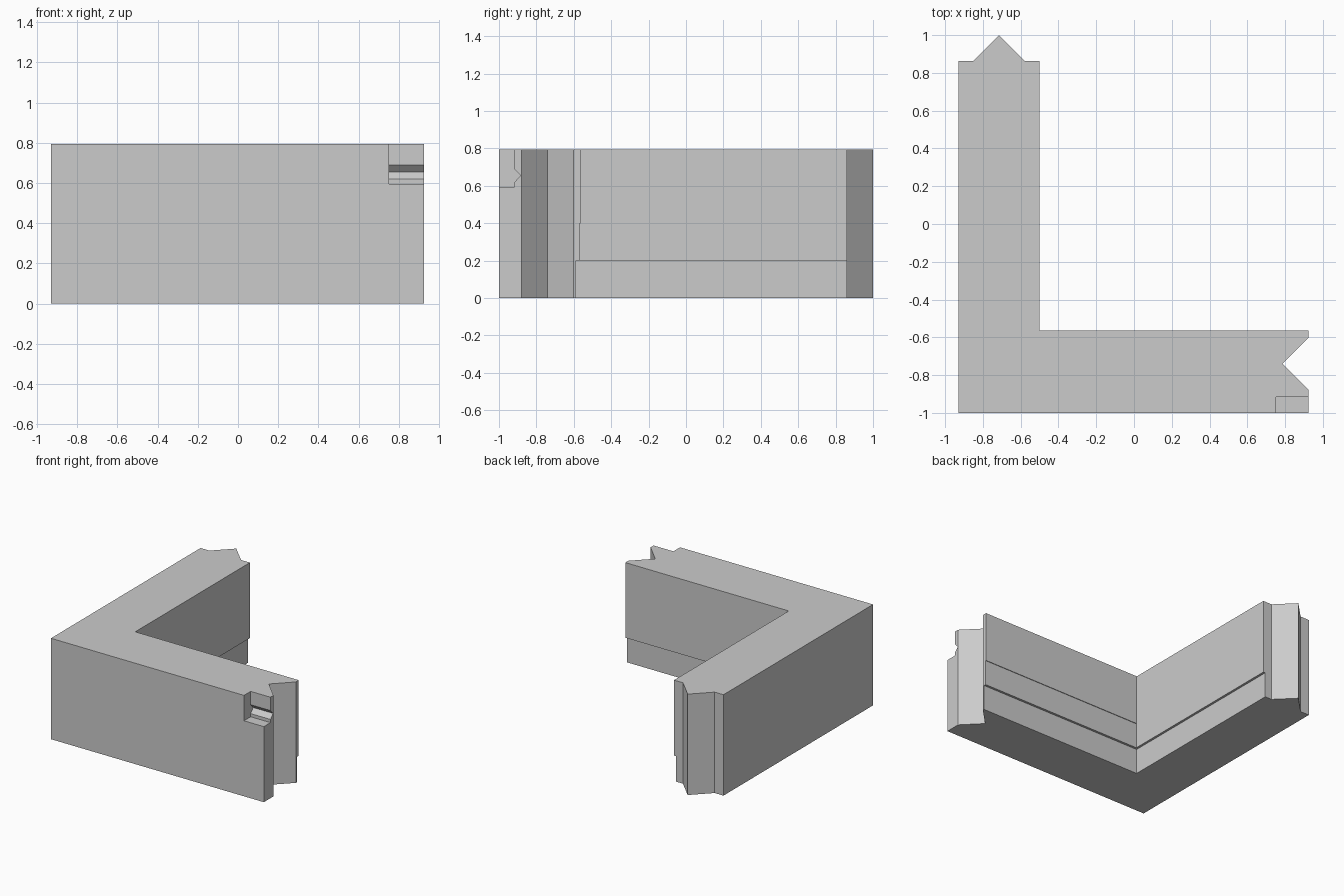
import bpy
import bmesh
from mathutils import Vector

default = bpy.data.objects.get("Cube")
if default:
    bpy.data.objects.remove(default, do_unlink=True)

HEIGHT = 0.795

stone = bpy.data.materials.new("light_grey")
stone.use_nodes = True
grey = (0.6, 0.6, 0.6, 1)
stone.diffuse_color = grey
stone.node_tree.nodes["Principled BSDF"].inputs["Base Color"].default_value = grey


def prism(name, profile, offset):
    """Extrude a closed 3D profile along an offset into a solid."""
    bm = bmesh.new()
    base = bm.faces.new([bm.verts.new(p) for p in profile])
    result = bmesh.ops.extrude_face_region(bm, geom=[base], use_keep_orig=True)
    moved = [v for v in result["geom"] if isinstance(v, bmesh.types.BMVert)]
    bmesh.ops.translate(bm, verts=moved, vec=Vector(offset))
    bmesh.ops.recalc_face_normals(bm, faces=bm.faces)
    mesh = bpy.data.meshes.new(name)
    bm.to_mesh(mesh)
    bm.free()
    mesh.materials.append(stone)
    obj = bpy.data.objects.new(name, mesh)
    bpy.context.collection.objects.link(obj)
    return obj


def cut(target, cutter):
    """Subtract the cutter from the target, then discard it."""
    cutter.hide_render = True
    mod = target.modifiers.new("cut", 'BOOLEAN')
    mod.operation = 'DIFFERENCE'
    mod.solver = 'EXACT'
    mod.object = cutter
    bpy.context.view_layer.objects.active = target
    bpy.ops.object.modifier_apply(modifier=mod.name)
    bpy.data.objects.remove(cutter, do_unlink=True)


# L-shaped wall corner, with a pointed tongue and a matching V socket
outline = [(-0.93, -1), (0.925, -1),
           (0.925, -0.88), (0.787, -0.74), (0.925, -0.602),
           (0.925, -0.565), (-0.5, -0.565), (-0.5, 0.862),
           (-0.577, 0.862), (-0.715, 1), (-0.853, 0.862), (-0.93, 0.862)]
wall = prism("corner_wall", [(x, y, 0) for x, y in outline], (0, 0, HEIGHT))


# Shallow setbacks along the lower inner faces
def setback(name, x, y, top):
    corners = [(x, y), (1.2, y), (1.2, 1.2), (x, 1.2)]
    cut(wall, prism(name, [(a, b, -0.1) for a, b in corners], (0, 0, top + 0.1)))


setback("middle_setback", -0.5, -0.57, 0.4)
setback("base_setback", -0.518, -0.588, 0.2)

# Corner pocket with a V groove in its back wall
pocket = [(-1.1, 0.9), (-0.917, 0.9), (-0.917, 0.69), (-0.884, 0.655),
          (-0.917, 0.62), (-0.917, 0.595), (-1.1, 0.595)]
cut(wall, prism("pocket", [(0.752, y, z) for y, z in pocket], (0.3, 0, 0)))
